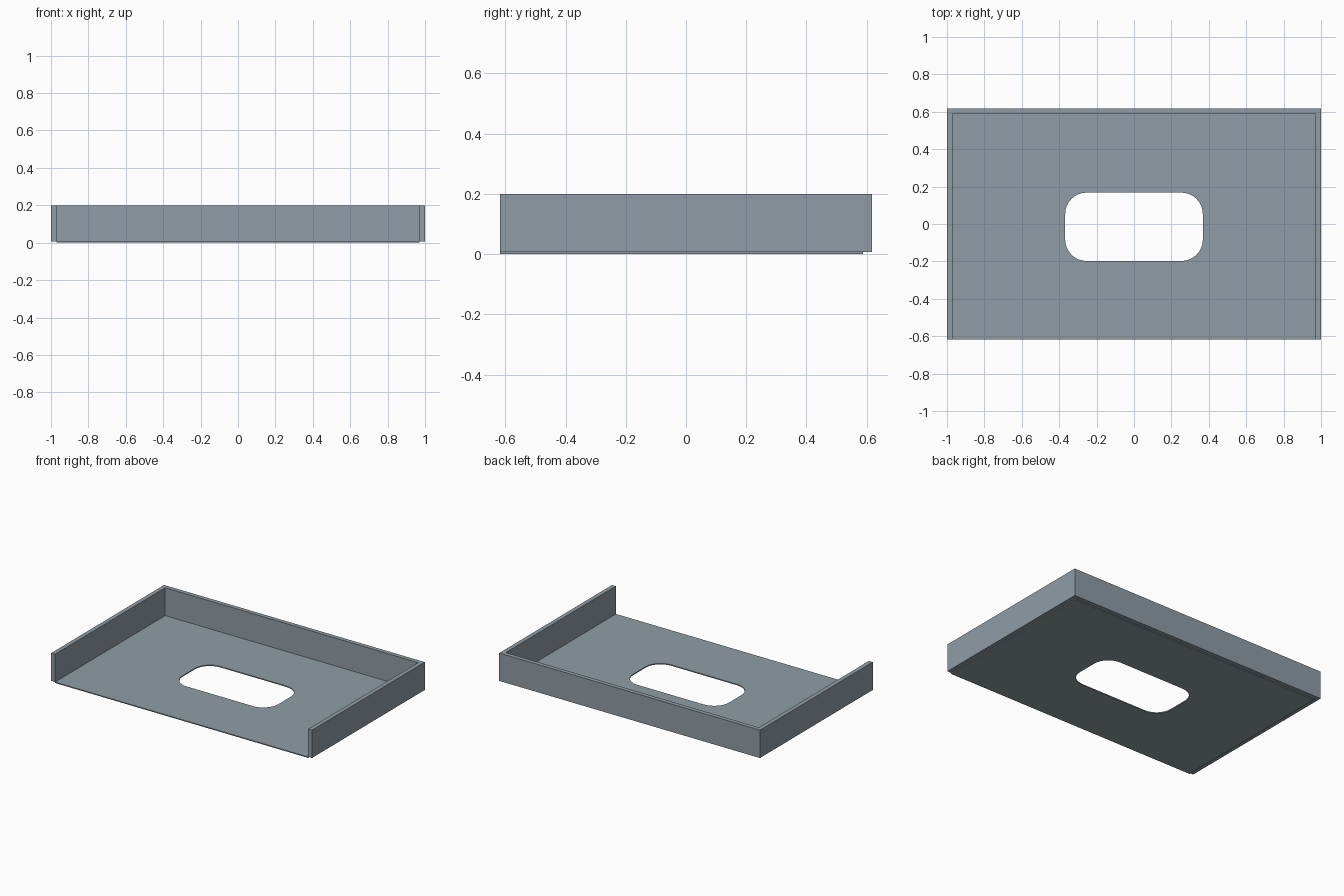
import bpy, bmesh, math

if "Cube" in bpy.data.objects:
    bpy.data.objects.remove(bpy.data.objects["Cube"])

W, D, T = 1.0, 0.618, 0.03      # half width, half depth, wall thickness
Z0, Z1 = 0.007, 0.2             # floor top / wall base, wall top

mat = bpy.data.materials.new("blue_grey_metal")
mat.diffuse_color = (0.28, 0.335, 0.38, 1)
mat.use_nodes = True
mat.node_tree.nodes["Principled BSDF"].inputs["Base Color"].default_value = mat.diffuse_color


def extruded(name, loops, z0, z1):
    """Fill closed outlines (later ones are holes) and extrude upward."""
    bm = bmesh.new()
    edges = []
    for pts in loops:
        vs = [bm.verts.new((x, y, z0)) for x, y in pts]
        edges += [bm.edges.new((vs[i - 1], vs[i])) for i in range(len(vs))]
    bmesh.ops.triangle_fill(bm, use_beauty=True, use_dissolve=False, edges=edges)
    res = bmesh.ops.extrude_face_region(bm, geom=bm.faces[:], use_keep_orig=True)
    top = [g for g in res["geom"] if isinstance(g, bmesh.types.BMVert)]
    bmesh.ops.translate(bm, verts=top, vec=(0, 0, z1 - z0))
    bmesh.ops.recalc_face_normals(bm, faces=bm.faces[:])
    me = bpy.data.meshes.new(name)
    bm.to_mesh(me)
    bm.free()
    me.materials.append(mat)
    ob = bpy.data.objects.new(name, me)
    bpy.context.collection.objects.link(ob)
    return ob


def rounded_rect(cx, cy, hx, hy, r, seg=8):
    pts = []
    for k, (sx, sy) in enumerate([(1, 1), (-1, 1), (-1, -1), (1, -1)]):
        for i in range(seg + 1):
            a = math.pi / 2 * (k + i / seg)
            pts.append((cx + sx * (hx - r) + r * math.cos(a),
                        cy + sy * (hy - r) + r * math.sin(a)))
    return pts


# thin floor plate between the walls, with a rounded opening in its middle
i, b = W - T, D - T
floor = [(-i, -D), (i, -D), (i, b), (-i, b)]
extruded("floor_plate", [floor, rounded_rect(0, (b - D) / 2, 0.368, 0.183, 0.115)], 0, Z0)

# U-shaped wall, open at the front
wall = [(-W, -D), (-i, -D), (-i, b), (i, b), (i, -D), (W, -D), (W, D), (-W, D)]
extruded("side_and_back_wall", [wall], Z0, Z1)
